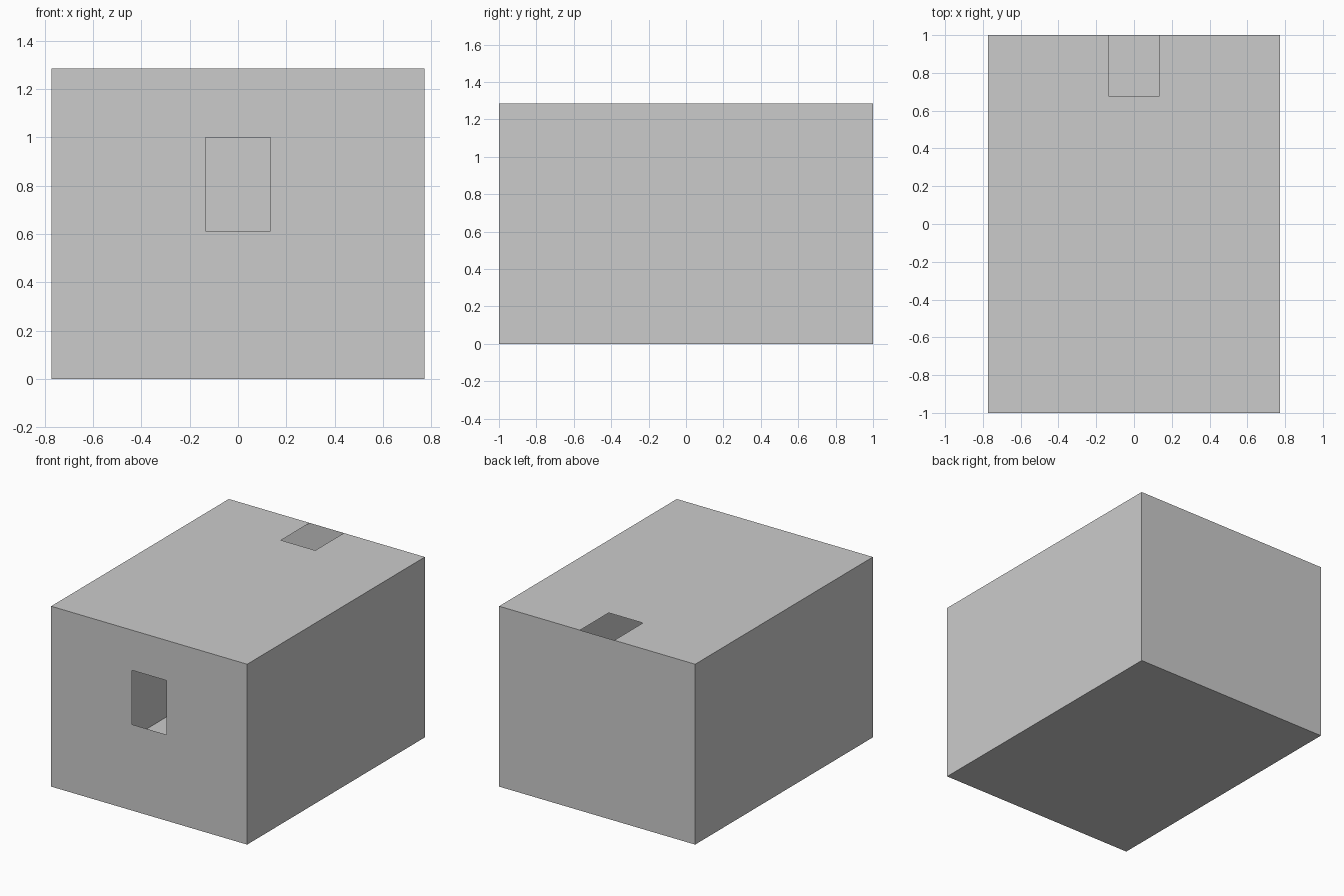
import bpy
import bmesh
from mathutils import Matrix, Vector

if "Cube" in bpy.data.objects:
    bpy.data.objects.remove(bpy.data.objects["Cube"])

W, D, H = 1.545, 2.0, 1.285      # outer size
HOLE_X = 0.135                   # half width of both openings
SLOT_Y = 0.677                   # front edge of the top opening
WIN_Z = (0.613, 0.999)           # bottom and top of the front opening

# Thin-walled hollow box
bm = bmesh.new()
bmesh.ops.create_cube(bm, size=1, matrix=Matrix.Translation((0, 0, H / 2))
                      @ Matrix.Diagonal((W, D, H, 1)))


def slice_at(axis, value):
    normal = Vector((0, 0, 0))
    normal[axis] = 1
    bmesh.ops.bisect_plane(bm, geom=bm.verts[:] + bm.edges[:] + bm.faces[:],
                           plane_co=normal * value, plane_no=normal)


# Cut lines around both openings
for axis, value in ((0, -HOLE_X), (0, HOLE_X), (1, SLOT_Y),
                    (2, WIN_Z[0]), (2, WIN_Z[1])):
    slice_at(axis, value)


def is_opening(face):
    c = face.calc_center_median()
    if abs(c.x) > HOLE_X:
        return False
    window = face.normal.y < -0.9 and WIN_Z[0] < c.z < WIN_Z[1]
    slot = face.normal.z > 0.9 and c.y > SLOT_Y
    return window or slot


# Front window and top slot at the back edge
bm.normal_update()
bmesh.ops.delete(bm, geom=[f for f in bm.faces if is_opening(f)], context='FACES')

mesh = bpy.data.meshes.new("hollow_box")
bm.to_mesh(mesh)
bm.free()
bpy.context.collection.objects.link(bpy.data.objects.new("hollow_box", mesh))
